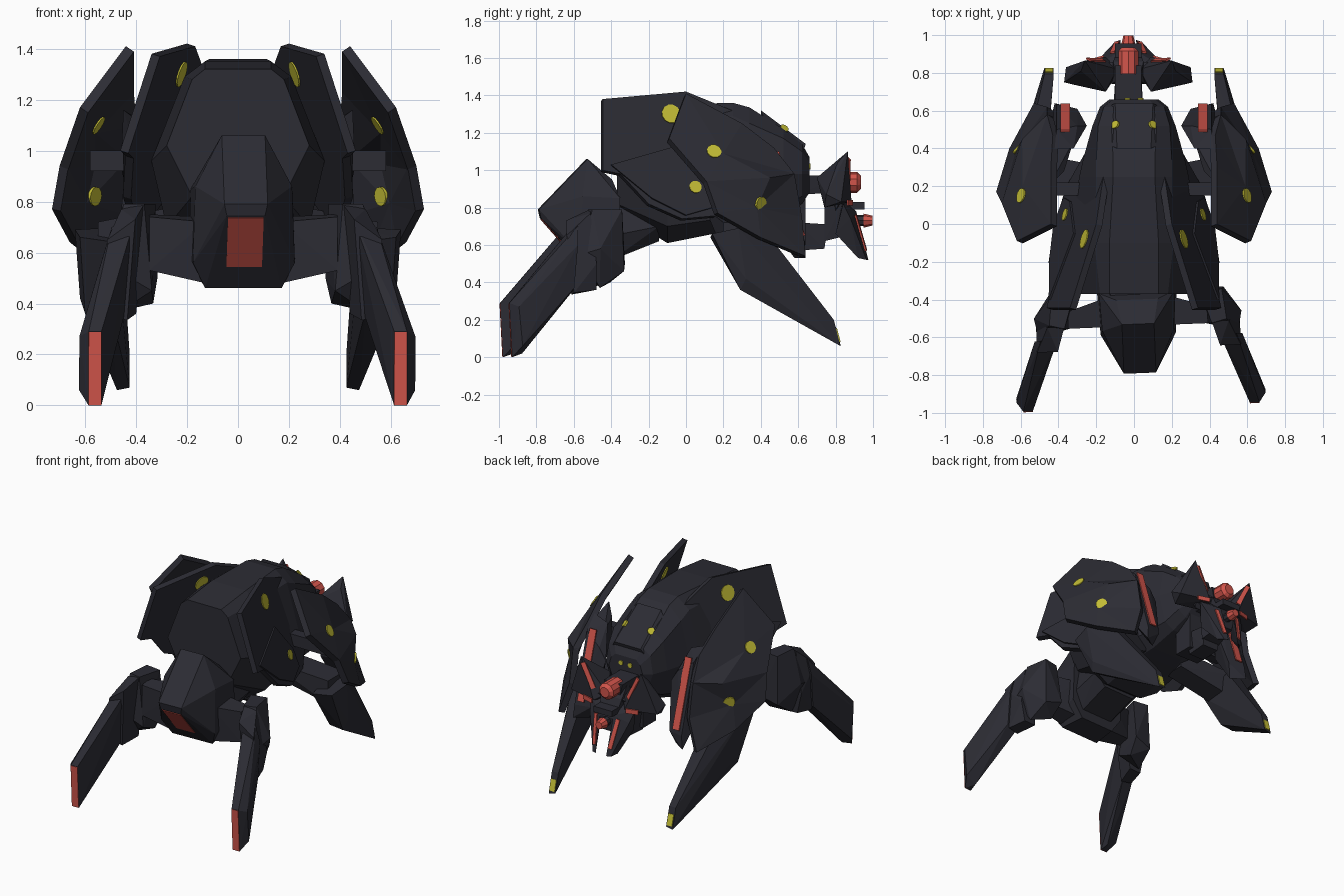
import bpy, bmesh, math
from mathutils import Vector
from mathutils.bvhtree import BVHTree

if "Cube" in bpy.data.objects:
    bpy.data.objects.remove(bpy.data.objects["Cube"])


def material(name, rgb):
    m = bpy.data.materials.new(name)
    m.diffuse_color = (*rgb, 1)
    m.use_nodes = True
    m.node_tree.nodes["Principled BSDF"].inputs["Base Color"].default_value = m.diffuse_color
    return m


DARK = material("dark_armour", (0.025, 0.025, 0.034))
RED = material("red_glow", (0.64, 0.09, 0.07))
YELLOW = material("yellow_light", (0.55, 0.51, 0.036))


def finish(bm, name, mat):
    bmesh.ops.recalc_face_normals(bm, faces=bm.faces)
    me = bpy.data.meshes.new(name)
    bm.to_mesh(me)
    tree = BVHTree.FromBMesh(bm)
    bm.free()
    me.materials.append(mat)
    ob = bpy.data.objects.new(name, me)
    bpy.context.collection.objects.link(ob)
    return ob, tree


def block(name, pts, s=1, mat=DARK):
    """Faceted solid wrapped around a few points; s=-1 mirrors it."""
    bm = bmesh.new()
    for x, y, z in pts:
        bm.verts.new((x * s, y, z))
    r = bmesh.ops.convex_hull(bm, input=bm.verts)
    junk = list({g for g in r["geom_interior"] + r["geom_unused"] if isinstance(g, bmesh.types.BMVert)})
    bmesh.ops.delete(bm, geom=junk, context='VERTS')
    bmesh.ops.dissolve_limit(bm, angle_limit=0.02, verts=bm.verts, edges=bm.edges)
    return finish(bm, name, mat)


def box(name, x0, x1, y0, y1, z0, z1, s=1, mat=DARK):
    return block(name, [(x, y, z) for x in (x0, x1) for y in (y0, y1) for z in (z0, z1)], s, mat)


def sym(pts):
    return [(x * k, y, z) for x, y, z in pts for k in (1, -1)]


def plate(name, pts, centre, t, s):
    """Thick armour plate fanned around a centre point."""
    pts = [Vector((x * s, y, z)) for x, y, z in pts]
    c = Vector((centre[0] * s, centre[1], centre[2]))
    n = sum(((a - c).cross(b - c) for a, b in zip(pts, pts[1:] + pts[:1])), Vector()).normalized()
    if n.x * s < 0:
        n = -n
    bm = bmesh.new()
    rings = [[bm.verts.new(p - n * d) for p in pts] for d in (0, t)]
    mids = [bm.verts.new(c - n * d) for d in (0, t)]
    for i in range(len(pts)):
        j = (i + 1) % len(pts)
        for ring, m in zip(rings, mids):
            bm.faces.new((ring[i], ring[j], m))
        bm.faces.new((rings[0][i], rings[0][j], rings[1][j], rings[1][i]))
    return finish(bm, name, DARK)


def cyl(name, centre, axis, r, depth, mat, seg=12, r2=None):
    bm = bmesh.new()
    bmesh.ops.create_cone(bm, cap_ends=True, segments=seg, radius1=r,
                          radius2=r if r2 is None else r2, depth=depth)
    bmesh.ops.rotate(bm, verts=bm.verts, matrix=Vector((0, 0, 1)).rotation_difference(Vector(axis)).to_matrix())
    bmesh.ops.translate(bm, verts=bm.verts, vec=centre)
    return finish(bm, name, mat)


def light(name, tree, origin, direction, r):
    """Flat round light laid on the surface hit by a ray."""
    loc, n, _, _ = tree.ray_cast(Vector(origin), Vector(direction))
    if loc:
        cyl(name, loc, n, r, 0.012, YELLOW)


def strip(name, p, q, w, normal, mat=RED, up=0.005):
    """Thin glowing bar from p to q."""
    p, q, n = Vector(p), Vector(q), Vector(normal).normalized()
    side = (q - p).cross(n).normalized() * w / 2
    return block(name, [a + side * k + n * h for a in (p, q) for k in (1, -1) for h in (up - .009, up)], 1, mat)


# Main hull: lofted cross sections along y, flat roof and steep rear end
SECTIONS = [  # y, then (half width, z) from top to bottom
    (-0.37, [(.13, 1.32), (.18, 1.28), (.28, 1.02), (.18, .82), (.10, .78)]),
    (-0.10, [(.13, 1.35), (.21, 1.29), (.34, .96), (.28, .70), (.14, .61)]),
    (0.25, [(.11, 1.36), (.20, 1.29), (.29, .98), (.25, .75), (.14, .68)]),
    (0.34, [(.11, 1.335), (.20, 1.25), (.27, .98), (.22, .76), (.12, .70)]),
    (0.52, [(.12, 1.22), (.19, 1.17), (.22, .98), (.17, .80), (.10, .76)]),
    (0.62, [(.11, 1.14), (.16, 1.10), (.18, .98), (.14, .86), (.08, .82)]),
    (0.66, [(.08, 1.07), (.11, 1.04), (.13, .98), (.10, .90), (.06, .88)]),
]
bm = bmesh.new()
rings = []
for y, half in SECTIONS:
    ring = [(w, z) for w, z in half] + [(-w, z) for w, z in reversed(half)]
    rings.append([bm.verts.new((w, y, z)) for w, z in ring])
for a, b in zip(rings, rings[1:]):
    for i in range(len(a)):
        j = (i + 1) % len(a)
        bm.faces.new((a[i], a[j], b[j], b[i]))
bm.faces.new(rings[0])
bm.faces.new(rings[-1])
_, hull_tree = finish(bm, "main_hull", DARK)
_, brow_tree = block("hull_brow", sym([(.09, .40, 1.32), (.13, .42, 1.27), (.10, .64, 1.14),
                                       (.14, .62, 1.08), (.1, .4, 1.2)]))
for s in (1, -1):
    light("brow_light", brow_tree, (s * .1, .525, 2), (0, 0, -1), .024)
    light("nose_light", hull_tree, (s * .035, 2, 1.02), (0, -1, 0), .016)

# Rear abdomen, turned slightly together with the rear legs
rear = []
rear.append(block("abdomen", sym([
    (.085, -.53, 1.06), (.11, -.40, .95), (.20, -.36, .85), (.19, -.56, .86), (.085, -.79, .79),
    (.075, -.78, .745), (.09, -.60, .54), (.20, -.58, .56), (.15, -.53, .46), (.13, -.36, .47), (.21, -.36, .58)])))
rear.append(strip("abdomen_vent", (0, -.774, .738), (0, -.604, .545), .14, (0, -.75, -.66), up=.003))
rear.append(block("waist", sym([(.14, -.15, .9), (.2, -.15, .7), (.12, -.15, .62),
                                (.14, -.4, .88), (.18, -.4, .65), (.12, -.4, .52)])))
for s in (1, -1):
    rear.append(block("rear_hip", [(.15, -.38, .74), (.15, -.54, .72), (.15, -.40, .50), (.15, -.53, .48),
                                   (.37, -.45, .75), (.37, -.54, .74), (.37, -.45, .54), (.37, -.54, .53)], s))
    rear.append(block("rear_knee", [(.34, -.38, .79), (.45, -.36, .79), (.47, -.52, .79), (.39, -.54, .79),
                                    (.55, -.48, .58), (.53, -.58, .55), (.33, -.34, .5), (.46, -.35, .46),
                                    (.35, -.42, .40), (.48, -.48, .37), (.36, -.54, .45)], s))
    rear.append(block("rear_thigh", [(.39, -.53, .79), (.48, -.53, .77), (.43, -.66, .73), (.54, -.5, .5),
                                     (.42, -.5, .36), (.51, -.5, .36), (.46, -.63, .335), (.54, -.62, .345),
                                     (.54, -.66, .65)], s))
    rear.append(block("rear_shin", [(.43, -.60, .73), (.52, -.60, .70), (.55, -.6, .6), (.47, -.62, .36),
                                    (.55, -.62, .37), (.575, -.97, .29), (.625, -.97, .29), (.575, -.955, 0),
                                    (.625, -.955, 0), (.585, -.90, .02), (.66, -.90, .06), (.66, -.92, .27)], s))
    rear.append(strip("rear_foot_glow", (s * .60, -.97, .288), (s * .60, -.955, .002), .05, (0, -1, 0), up=.003))
for ob, _ in rear:
    ob.rotation_euler.z = 0.04


# Inner wings are flat: x follows from y and z
def wing_x(y, z):
    return (0.1079 - 0.046 * y - 0.053 * z) / 0.163


INNER = [(0, 1.42), (-.445, 1.38), (-.445, 1.0), (-.35, .98), (-.2, .82), (-.02, .74),
         (.2, .76), (.42, .95), (.40, 1.15), (.27, 1.31)]
LOWER = [(-.40, 1.03), (-.05, 1.13), (.12, .92), (.14, .80), (0, .76), (-.18, .85)]
# Outer wings: upper and lower panels meeting at a ridge
R1, R2 = (.70, .11, .94), (.592, .45, .96)
UPPER = [(.44, 0, 1.41), (.62, -.09, 1.17), R1, R2, (.46, .58, .98), (.43, .47, 1.12), (.44, .30, 1.25)]
UNDER = [R1, (.73, .17, .77), (.66, .40, .64), (.53, .64, .54), (.46, .62, .75), (.46, .58, .98), R2]
for s in (1, -1):
    _, tree = plate("inner_wing", [(wing_x(y, z), y, z) for y, z in INNER], (wing_x(0, 1.1), 0, 1.1), .035, s)
    _, low = plate("inner_wing_panel", [(wing_x(y, z) + .012, y, z) for y, z in LOWER],
                   (wing_x(-.05, .95) + .012, -.05, .95), .02, s)
    for x0, d in ((2, -1), (0, 1)):
        light("inner_wing_light", tree, (s * x0, -.08, 1.3), (s * d, 0, 0), .052)
    light("lower_wing_light", low, (s * 2, .05, .91), (-s, 0, 0), .034)
    _, up_tree = plate("outer_wing_upper", UPPER, (.59, .2, 1.09), .04, s)
    _, un_tree = plate("outer_wing_lower", UNDER, (.628, .38, .80), .04, s)
    for tree, y, z, r in ((up_tree, .15, 1.1, .04), (un_tree, .40, .82, .038)):
        for x0, d in ((2, -1), (0, 1)):
            light("outer_wing_light", tree, (s * x0, y, z), (s * d, 0, 0), r)
    # Front guard with glowing strip, struts to the hull
    block("front_guard", [(.32, .40, 1.12), (.42, .40, 1.16), (.25, .52, .92), (.30, .52, 1.0), (.41, .50, 1.08),
                          (.30, .61, .62), (.41, .635, .62), (.42, .64, .53), (.33, .58, .53),
                          (.46, .48, .75), (.34, .42, .75)], s)
    block("guard_arm", [(.37, .28, 1.10), (.45, .2, 1.16), (.46, .22, .94), (.38, .28, .92),
                        (.32, .44, 1.08), (.43, .46, 1.10), (.44, .46, .85), (.32, .44, .85)], s)
    strip("guard_glow", (s * .365, .492, 1.10), (s * .365, .632, .65), .05, (0, .95, .3))
    box("wing_strut", .25, .58, .15, .22, .92, 1.0, s)
    # Front legs
    block("front_hip", [(.15, .1, .8), (.15, .3, .8), (.15, .15, .68), (.15, .3, .68),
                        (.55, .2, .72), (.55, .38, .72), (.55, .2, .56), (.55, .36, .56)], s)
    block("front_leg", [(.48, .13, .64), (.62, .14, .66), (.64, .28, .69), (.46, .40, .70), (.56, .42, .68),
                        (.50, .29, .37), (.60, .29, .36), (.62, .32, .42), (.425, .79, .20), (.475, .79, .20),
                        (.425, .825, .07), (.475, .825, .06)], s)
    strip("front_foot_light", (s * .45, .802, .155), (s * .45, .822, .08), .04, (0, .96, .27), YELLOW)

# Head, slightly off centre: necks, face block, round eyes
head = [
    block("upper_neck", sym([(.07, .6, .97), (.05, .6, .87), (.07, .84, .97), (.05, .84, .88)])),
    block("lower_neck", sym([(.08, .60, .72), (.06, .60, .57), (.07, .76, .71), (.06, .74, .58)])),
    block("face", sym([(.06, .76, .96), (.09, .74, .84), (.07, .74, .62), (.08, .86, .88),
                       (.06, .91, .76), (.05, .90, .66)])),
    box("throat", -.09, .09, .5, .64, .6, .85),
    box("eye_hood", -.07, .07, .86, .955, .79, .83),
    cyl("main_eye", (0, .855, .935), (0, 1, 0), .056, .12, RED, 10),
    cyl("main_eye_tip", (0, .925, .935), (0, 1, 0), .056, .02, RED, 10, .035),
    cyl("lower_eye_mount", (0, .92, .73), (0, 1, 0), .03, .08, DARK, 8),
    cyl("lower_eye", (0, .973, .73), (0, 1, 0), .038, .05, RED, 8, .026),
]
for s in (1, -1):
    # Mandible fins
    head += [
        block("upper_fin", [(.06, .82, .87), (.12, .885, .83), (.33, .83, .83), (.34, .75, .87), (.12, .70, .96),
                            (.30, .74, .80), (.23, .865, 1.10), (.25, .81, 1.04), (.08, .76, .82)], s),
        strip("upper_fin_glow", (s * .135, .858, .90), (s * .215, .862, 1.06), .03, (-.35 * s, .9, .25), up=.014),
        strip("fin_base_glow", (s * .13, .888, .825), (s * .21, .865, .825), .03, (.2 * s, .97, 0)),
        block("lower_fin", [(.07, .84, .84), (.17, .84, .82), (.15, .88, .74), (.05, .91, .78), (.13, .80, .66),
                            (.04, .975, .52), (.07, .965, .52), (.09, .92, .53)], s),
        strip("lower_fin_glow", (s * .085, .907, .76), (s * .06, .962, .57), .025, (.2 * s, .95, .25)),
        block("fin_joint", [(.04, .78, .9), (.04, .86, .88), (.04, .8, .78), (.2, .78, .88),
                            (.2, .85, .86), (.18, .8, .79)], s),
    ]
for ob, _ in head:
    ob.location.x = -0.03
